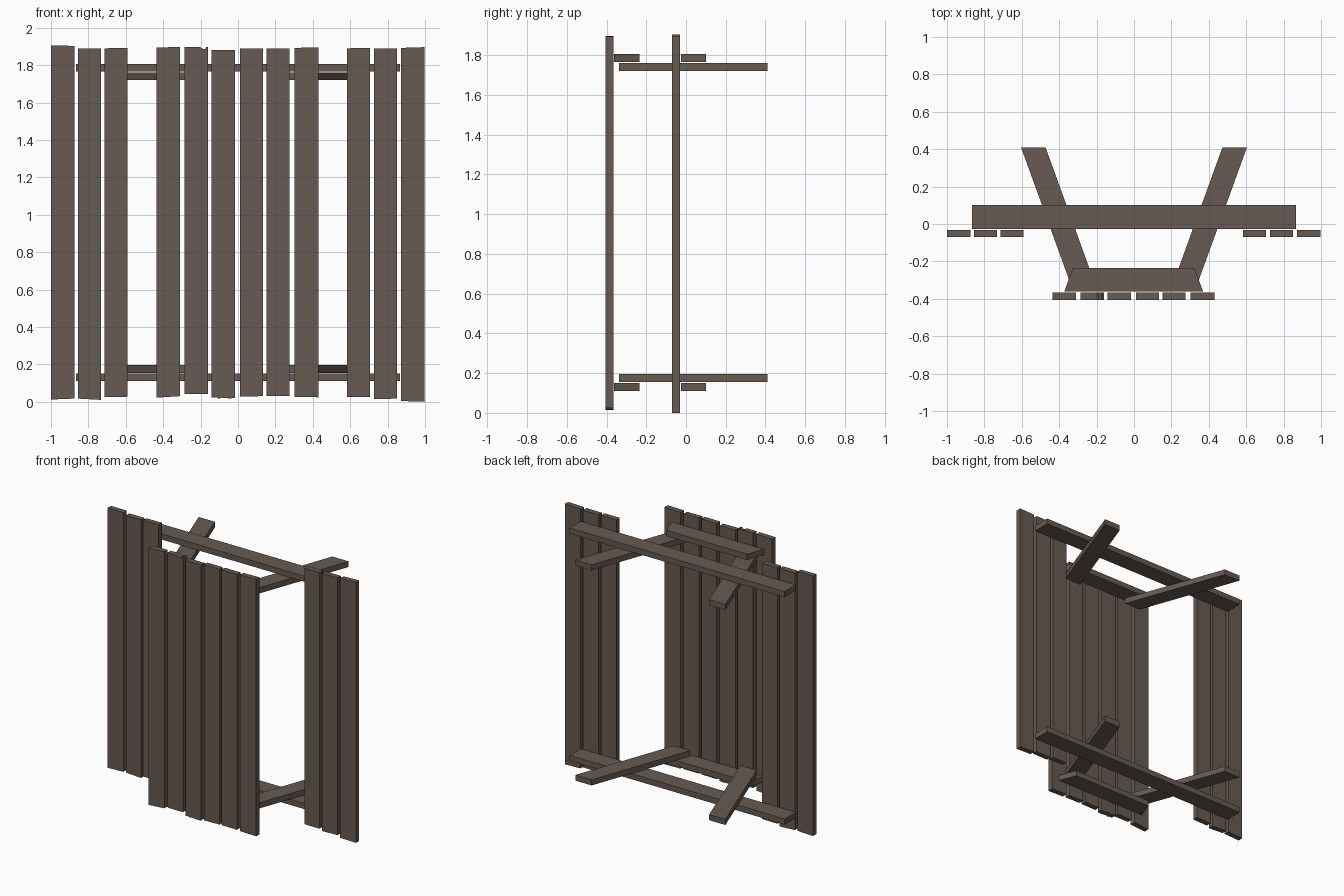
import bpy, bmesh
from mathutils import Vector

if "Cube" in bpy.data.objects:
    bpy.data.objects.remove(bpy.data.objects["Cube"])

wood = bpy.data.materials.new("weathered brown wood")
wood.diffuse_color = (0.135, 0.105, 0.085, 1)
wood.use_nodes = True
wood.node_tree.nodes["Principled BSDF"].inputs["Base Color"].default_value = wood.diffuse_color


def prism(name, outline, offset):
    """Extrude a closed outline of 3D points along an offset vector."""
    bm = bmesh.new()
    face = bm.faces.new([bm.verts.new(p) for p in outline])
    ext = bmesh.ops.extrude_face_region(bm, geom=[face])
    verts = [g for g in ext["geom"] if isinstance(g, bmesh.types.BMVert)]
    bmesh.ops.translate(bm, verts=verts, vec=Vector(offset))
    bmesh.ops.recalc_face_normals(bm, faces=bm.faces)
    me = bpy.data.meshes.new(name)
    bm.to_mesh(me)
    bm.free()
    me.materials.append(wood)
    ob = bpy.data.objects.new(name, me)
    bpy.context.collection.objects.link(ob)
    return ob


def plank(name, x0, x1, bottom, top, y0, y1):
    """Upright board; bottom and top list heights as (fraction, z) along its width."""
    w = x1 - x0
    pts = [(x0 + f * w, y0, z) for f, z in bottom]
    pts += [(x0 + f * w, y0, z) for f, z in reversed(top)]
    return prism(name, pts, (0, y1 - y0, 0))


def ends(a, b):
    return [(0, a), (1, b)]


# Seat boards, three on each side, with uneven sawn ends
seats = [
    (-1.0, -0.875, ends(.012, .017), ends(1.905, 1.903)),
    (-0.855, -0.732, ends(.017, .010), ends(1.888, 1.889)),
    (-0.715, -0.592, ends(.025, .027), ends(1.89, 1.891)),
    (0.583, 0.705, ends(.026, .025), ends(1.89, 1.891)),
    (0.727, 0.85, ends(.014, .017), ends(1.889, 1.89)),
    (0.872, 0.998, ends(.004, 0), ends(1.892, 1.896)),
]
for i, (x0, x1, bot, top) in enumerate(seats):
    plank(f"seat_board_{i + 1}", x0, x1, bot, top, -0.07, -0.031)

# Tabletop boards, two of them with chipped ends
tops = [
    (-0.436, -0.31, ends(.022, .030), ends(1.894, 1.897)),
    (-0.285, -0.16, ends(.042, .042),
     [(0, 1.897), (.65, 1.897), (.78, 1.886), (.9, 1.888), (.92, 1.897), (1, 1.897)]),
    (-0.141, -0.015,
     [(0, .022), (.25, .022), (.3, .015), (.4, .022), (.75, .018), (1, .020)],
     ends(1.881, 1.88)),
    (0.01, 0.133, ends(.028, .03), ends(1.889, 1.89)),
    (0.152, 0.275, ends(.031, .03), ends(1.89, 1.889)),
    (0.301, 0.43, ends(.027, .024), ends(1.892, 1.895)),
]
for i, (x0, x1, bot, top) in enumerate(tops):
    plank(f"tabletop_board_{i + 1}", x0, x1, bot, top, -0.405, -0.366)

# Frames at both ends: seat beam, tabletop batten and two splayed legs
for end, beam_z, leg_z in (("lower", 0.11, 0.155), ("upper", 1.765, 1.72)):
    up = (0, 0, 0.041)
    prism(f"{end}_seat_beam", [(x, y, beam_z) for x, y in
          ((-.866, -.026), (.866, -.026), (.866, .101), (-.866, .101))], up)
    prism(f"{end}_tabletop_batten", [(x, y, beam_z) for x, y in
          ((-.373, -.362), (.37, -.362), (.322, -.235), (-.327, -.235))], up)
    for side, s in (("left", -1), ("right", 1)):
        prism(f"{end}_{side}_leg", [(s * x, y, leg_z) for x, y in
              ((.202, -.337), (.333, -.337), (.604, .41), (.473, .41))], up)
